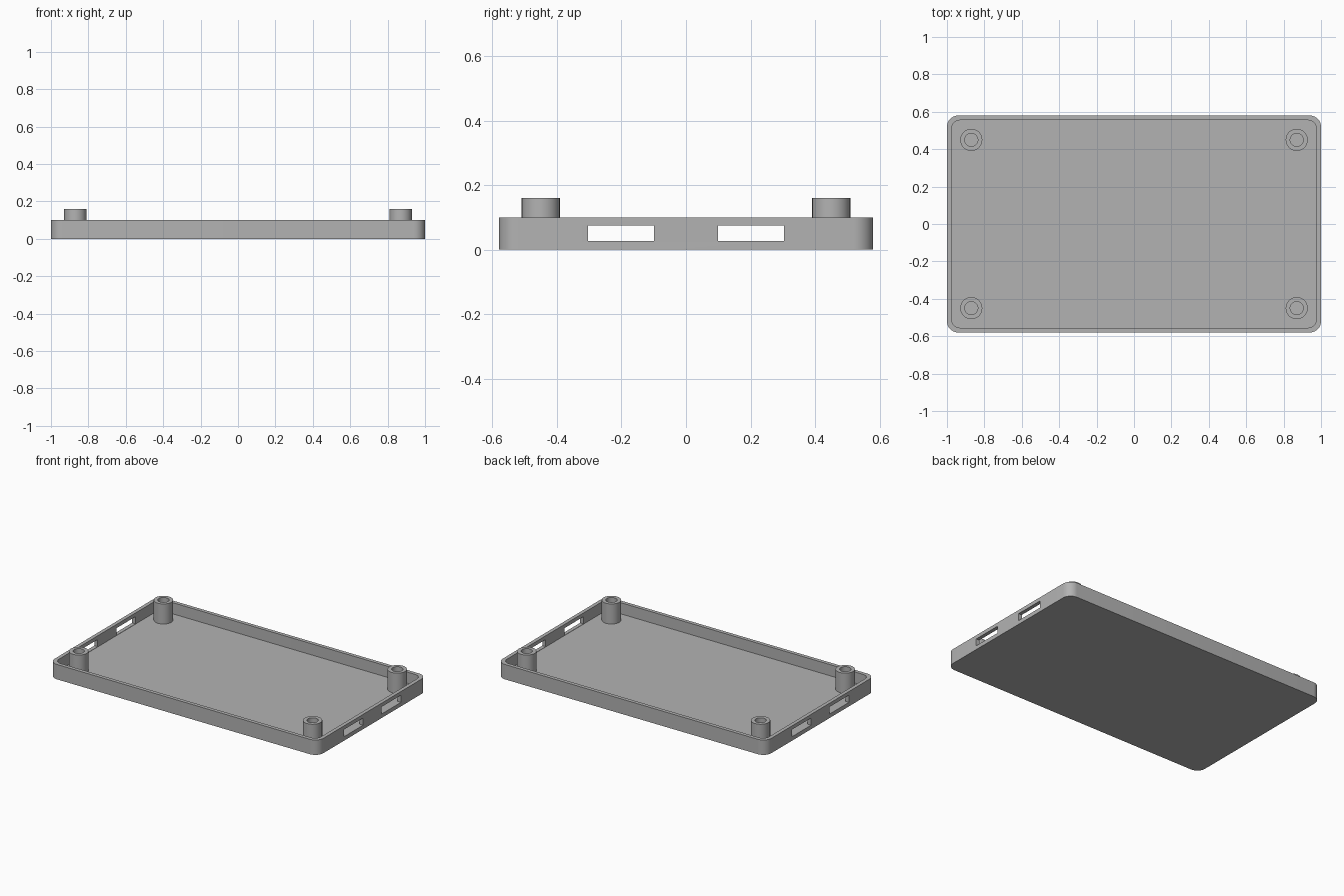
import bpy, bmesh, math
from mathutils import Vector

cube = bpy.data.objects.get("Cube")
if cube:
    bpy.data.objects.remove(cube, do_unlink=True)

HALF_X, HALF_Y = 1.0, 0.58
WALL, FLOOR, RIM = 0.025, 0.025, 0.1
POST_X, POST_Y, POST_TOP = 0.87, 0.45, 0.16

grey = bpy.data.materials.new("plastic grey")
grey.use_nodes = True
colour = (0.45, 0.45, 0.45, 1)
grey.diffuse_color = colour
grey.node_tree.nodes["Principled BSDF"].inputs["Base Color"].default_value = colour


def finish(name, bm):
    """Turn a bmesh into a named object in the scene."""
    bmesh.ops.recalc_face_normals(bm, faces=bm.faces)
    mesh = bpy.data.meshes.new(name)
    bm.to_mesh(mesh)
    bm.free()
    mesh.materials.append(grey)
    obj = bpy.data.objects.new(name, mesh)
    bpy.context.collection.objects.link(obj)
    return obj


def smooth(obj):
    bpy.ops.object.select_all(action='DESELECT')
    obj.select_set(True)
    bpy.context.view_layer.objects.active = obj
    bpy.ops.object.shade_smooth_by_angle(angle=math.radians(30))


def rounded_loop(bm, hx, hy, r, z, steps=10):
    """Ring of vertices around a rounded rectangle."""
    ring = []
    for k, (sx, sy) in enumerate([(1, 1), (-1, 1), (-1, -1), (1, -1)]):
        for i in range(steps + 1):
            a = (k + i / steps) * math.pi / 2
            ring.append(bm.verts.new((sx * (hx - r) + r * math.cos(a),
                                      sy * (hy - r) + r * math.sin(a), z)))
    return ring


def bridge(bm, a, b):
    n = len(a)
    for i in range(n):
        j = (i + 1) % n
        bm.faces.new((a[i], a[j], b[j], b[i]))


# Tray: outer wall, rim, inner wall and floor
bm = bmesh.new()
inner = (HALF_X - WALL, HALF_Y - WALL, 0.045)
outer = (HALF_X, HALF_Y, 0.06)
rings = [rounded_loop(bm, *outer, 0), rounded_loop(bm, *outer, RIM),
         rounded_loop(bm, *inner, RIM), rounded_loop(bm, *inner, FLOOR)]
for lower, upper in zip(rings, rings[1:]):
    bridge(bm, lower, upper)
bm.faces.new(rings[0])
bm.faces.new(rings[-1])
tray = finish("tray", bm)

# Port slots through both end walls
bm = bmesh.new()
for sx in (-1, 1):
    for sy in (-1, 1):
        box = bmesh.ops.create_cube(bm, size=1)["verts"]
        bmesh.ops.scale(bm, vec=(0.1, 0.204, 0.048), verts=box)
        bmesh.ops.translate(bm, vec=(sx * HALF_X, sy * 0.201, 0.051), verts=box)
cutter = finish("slot_cutter", bm)
cutter.hide_render = True
cut = tray.modifiers.new("slots", 'BOOLEAN')
cut.object = cutter
cut.operation = 'DIFFERENCE'
cut.solver = 'EXACT'
bpy.context.view_layer.objects.active = tray
bpy.ops.object.modifier_apply(modifier=cut.name)
bpy.data.objects.remove(cutter, do_unlink=True)
smooth(tray)


# Hollow screw posts in the four corners
def post(name, x, y, r_out=0.059, r_in=0.035, sides=40):
    bm = bmesh.new()
    levels = [(r_out, FLOOR), (r_out, POST_TOP), (r_in, POST_TOP), (r_in, FLOOR)]
    loops = [[bm.verts.new(Vector((x + r * math.cos(math.tau * i / sides),
                                   y + r * math.sin(math.tau * i / sides), z)))
              for i in range(sides)] for r, z in levels]
    for lower, upper in zip(loops, loops[1:]):
        bridge(bm, lower, upper)
    bridge(bm, loops[-1], loops[0])
    smooth(finish(name, bm))


for side, sx in (("left", 1), ("right", -1)):
    for end, sy in (("front", -1), ("back", 1)):
        post(f"{end}_{side}_post", sx * POST_X, sy * POST_Y)
